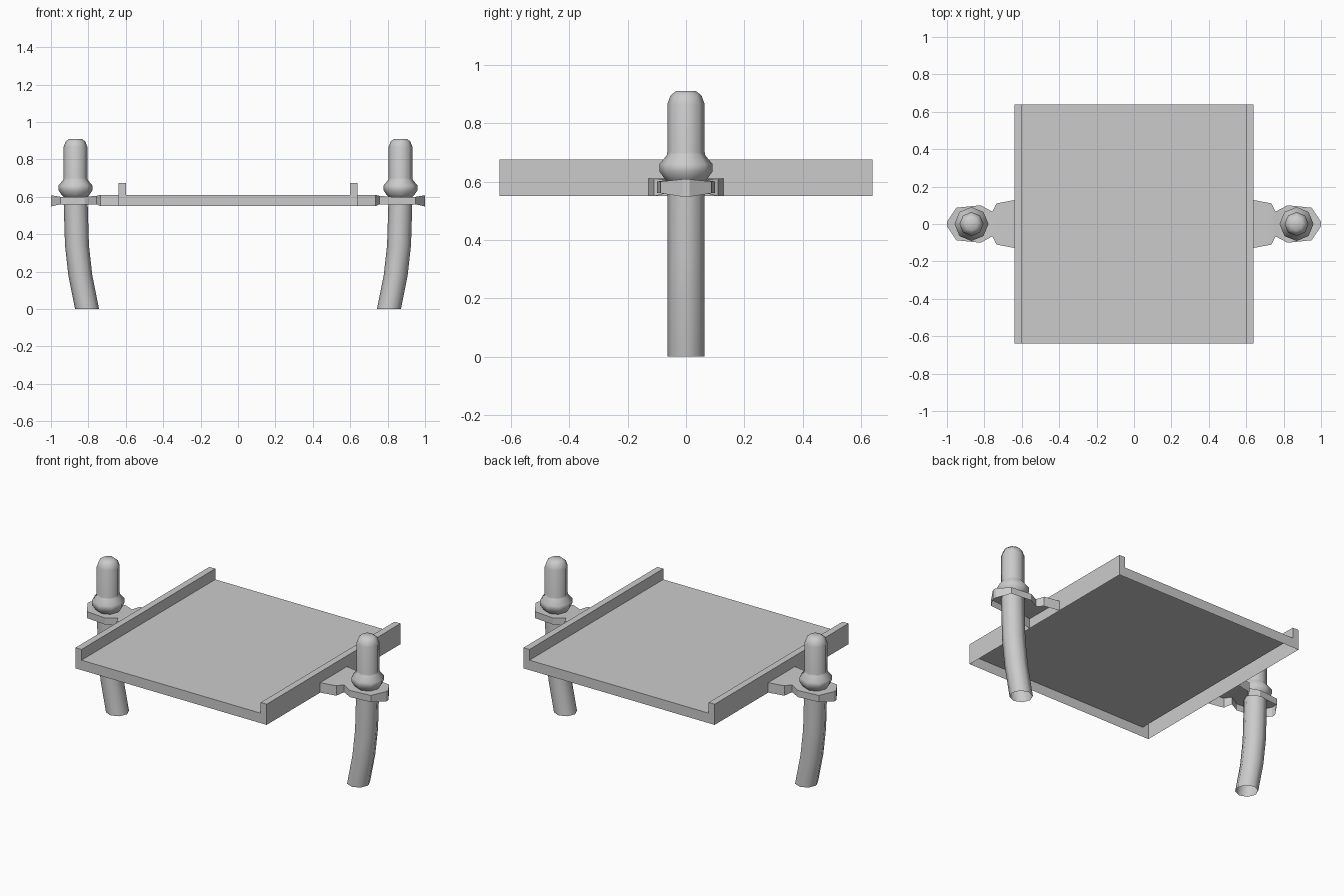
import bpy, bmesh, math
from mathutils import Vector

cube = bpy.data.objects.get("Cube")
if cube:
    bpy.data.objects.remove(cube, do_unlink=True)

grey = bpy.data.materials.new("light_grey")
grey.use_nodes = True
COLOUR = (0.6, 0.6, 0.6, 1)
grey.diffuse_color = COLOUR
grey.node_tree.nodes["Principled BSDF"].inputs["Base Color"].default_value = COLOUR


def finish(bm, name, angle=None):
    """Turn a bmesh into a named object, optionally smooth shaded."""
    mesh = bpy.data.meshes.new(name)
    bm.to_mesh(mesh)
    bm.free()
    mesh.materials.append(grey)
    obj = bpy.data.objects.new(name, mesh)
    bpy.context.collection.objects.link(obj)
    if angle:
        bpy.ops.object.select_all(action='DESELECT')
        obj.select_set(True)
        bpy.context.view_layer.objects.active = obj
        bpy.ops.object.shade_smooth_by_angle(angle=math.radians(angle))
    return obj


def bridge(bm, a, b, closed=True):
    for i in range(len(a) if closed else len(a) - 1):
        j = (i + 1) % len(a)
        bm.faces.new((a[i], a[j], b[j], b[i]))


def mirror_x(bm):
    """Flip the part to the other side and keep its faces outward."""
    for v in bm.verts:
        v.co.x = -v.co.x
    bmesh.ops.reverse_faces(bm, faces=bm.faces[:])


# Tray: pan with two raised rails, open underneath
HALF, RAIL, BASE, DECK, TOP = 0.64, 0.6, 0.55, 0.61, 0.675
half_profile = [(HALF, BASE), (HALF, TOP), (RAIL, TOP), (RAIL, DECK)]
profile = half_profile + [(-x, z) for x, z in reversed(half_profile)]
bm = bmesh.new()
front = [bm.verts.new((x, -HALF, z)) for x, z in profile]
back = [bm.verts.new((x, HALF, z)) for x, z in profile]
bridge(bm, front, back, closed=False)
bm.faces.new(front[::-1])
bm.faces.new(back)
bmesh.ops.reverse_faces(bm, faces=[f for f in bm.faces if len(f.verts) == 8])
bm.normal_update()
for f in bm.faces:
    c = f.calc_center_median()
    # caps face along y, the deck faces up
    if abs(f.normal.y) > 0.5 and f.normal.y * c.y < 0:
        f.normal_flip()
deck = next(f for f in bm.faces if abs(f.normal.z) > 0.5 and abs(f.calc_center_median().x) < 0.1)
if deck.normal.z < 0:
    bmesh.ops.reverse_faces(bm, faces=[f for f in bm.faces if abs(f.normal.y) < 0.5])
finish(bm, "tray")

# Bracket outline: x, half width, bottom, top
bracket = [(0.64, 0.128, 0.55, 0.61), (0.735, 0.11, 0.55, 0.61),
           (0.757, 0.066, 0.56, 0.605), (0.82, 0.1, 0.56, 0.6),
           (0.95, 0.087, 0.56, 0.6), (1.0, 0.012, 0.548, 0.608)]
# Grip and collar profile: radius, height
grip = [(0.064, 0.6), (0.072, 0.607), (0.091, 0.635), (0.091, 0.66), (0.066, 0.69),
        (0.064, 0.7), (0.064, 0.865), (0.053, 0.895), (0.034, 0.91)]
# Curved leg centreline: x, height
leg_path = [(0.807, 0.0), (0.843, 0.18), (0.861, 0.34), (0.869, 0.6)]
SIDES, RADIUS, AXIS = 8, 0.064, 0.869


def ring(bm, centre, radius, across=Vector((1, 0, 0))):
    verts = []
    for i in range(SIDES):
        t = math.tau * i / SIDES
        verts.append(bm.verts.new(centre + across * (radius * math.cos(t))
                                  + Vector((0, radius * math.sin(t), 0))))
    return verts


for side in ("left", "right"):
    # Bracket: strips on top and skirt around, open underneath
    bm = bmesh.new()
    rows = []
    for x, w, low, high in bracket:
        rows.append([bm.verts.new(p) for p in
                     ((x, -w, low), (x, -w, high), (x, w, high), (x, w, low))])
    for a, b in zip(rows, rows[1:]):
        for i in range(3):
            bm.faces.new((a[i], b[i], b[i + 1], a[i + 1]))
    bm.faces.new(rows[-1])
    bm.faces[:] and bm.normal_update()
    bmesh.ops.recalc_face_normals(bm, faces=bm.faces[:])
    if sum(f.normal.z for f in bm.faces) < 0:
        bmesh.ops.reverse_faces(bm, faces=bm.faces[:])
    if side == "right":
        mirror_x(bm)
    finish(bm, side + "_bracket", 30)

    # Leg: bent tube with an open foot
    bm = bmesh.new()
    rings = [ring(bm, Vector((x, 0, z)), RADIUS) for x, z in leg_path]
    for a, b in zip(rings, rings[1:]):
        bridge(bm, a, b)
    if side == "right":
        mirror_x(bm)
    finish(bm, side + "_leg", 50)

    # Grip: rounded post rising from a swollen collar
    bm = bmesh.new()
    rings = [ring(bm, Vector((AXIS, 0, z)), r) for r, z in grip]
    for a, b in zip(rings, rings[1:]):
        bridge(bm, a, b)
    bm.faces.new(rings[-1])
    if side == "right":
        mirror_x(bm)
    finish(bm, side + "_grip", 60)
